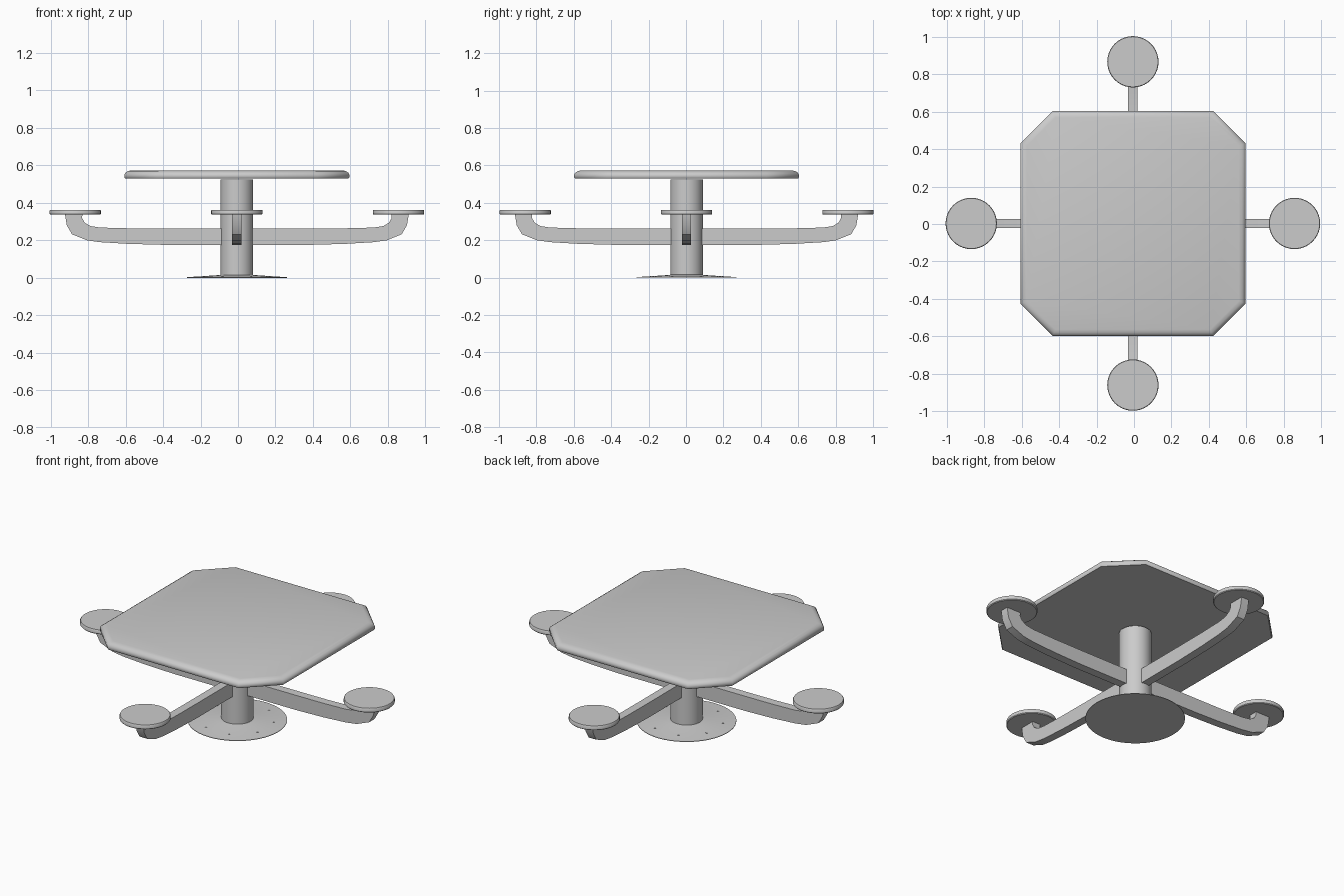
import bpy
import bmesh
import math
from mathutils import Matrix, Vector

if "Cube" in bpy.data.objects:
    bpy.data.objects.remove(bpy.data.objects["Cube"], do_unlink=True)

CENTRE = Vector((-0.006, 0.003, 0))

# Single painted metal colour
grey = bpy.data.materials.new("grey_metal")
grey.use_nodes = True
grey.diffuse_color = (0.6, 0.6, 0.6, 1)
grey.node_tree.nodes["Principled BSDF"].inputs["Base Color"].default_value = grey.diffuse_color


def loft(name, rings, matrix=Matrix(), angle=35):
    """Join rings of points into a closed solid, capped at both ends."""
    bm = bmesh.new()
    loops = [[bm.verts.new(matrix @ Vector(p)) for p in ring] for ring in rings]
    for low, high in zip(loops, loops[1:]):
        for i in range(len(low)):
            j = (i + 1) % len(low)
            bm.faces.new((low[i], low[j], high[j], high[i]))
    bm.faces.new(loops[0])
    bm.faces.new(loops[-1])
    bmesh.ops.recalc_face_normals(bm, faces=bm.faces)
    mesh = bpy.data.meshes.new(name)
    bm.to_mesh(mesh)
    bm.free()
    mesh.materials.append(grey)
    mesh.shade_smooth()
    mesh.set_sharp_from_angle(angle=math.radians(angle))
    obj = bpy.data.objects.new(name, mesh)
    bpy.context.collection.objects.link(obj)
    return obj


def circle(r, z, n=40):
    return [(r * math.cos(math.tau * i / n), r * math.sin(math.tau * i / n), z) for i in range(n)]


def turned(name, profile, x=0, y=0, n=40):
    """Round part from (radius, height) pairs."""
    return loft(name, [circle(r, z, n) for r, z in profile],
                Matrix.Translation(CENTRE + Vector((x, y, 0))))


def clipped_square(inset, z):
    """Square outline with cut corners."""
    a, b = 0.601 - inset, 0.428 - inset * 0.41
    return [(a, -b, z), (a, b, z), (b, a, z), (-b, a, z),
            (-a, b, z), (-a, -b, z), (-b, -a, z), (b, -a, z)]


# Tabletop with softened rim
rim = [(0.004, 0.531), (0, 0.537), (0, 0.55), (0.006, 0.561),
       (0.018, 0.569), (0.035, 0.573)]
loft("tabletop", [clipped_square(i, z) for i, z in rim], Matrix.Translation(CENTRE), 50)

# Pedestal and floor plate
turned("pedestal_column", [(0.087, 0.003), (0.087, 0.525)])
turned("floor_plate", [(0.267, 0), (0.267, 0.003), (0.1, 0.014), (0.087, 0.016)], n=48)
for i in range(8):
    a = math.tau * (i + 0.5) / 8
    turned(f"plate_bolt_{i + 1}", [(0.005, 0.004), (0.005, 0.0095)],
           0.2 * math.cos(a), 0.2 * math.sin(a), 8)

# Curved arm outline (distance from centre, height)
outline = [(0.07, 0.176), (0.4, 0.176), (0.58, 0.181), (0.73, 0.19), (0.8, 0.2),
           (0.88, 0.232), (0.908, 0.28), (0.918, 0.34),
           (0.825, 0.34), (0.826, 0.318), (0.812, 0.294), (0.782, 0.276),
           (0.73, 0.268), (0.58, 0.264), (0.4, 0.263), (0.07, 0.263)]

# Four arms, each carrying a round seat
for i, side in enumerate(("left", "back", "right", "front")):
    turn = Matrix.Translation(CENTRE) @ Matrix.Rotation(i * math.pi / 2, 4, "Z")
    loft(f"{side}_arm", [[(x, y, z) for x, z in outline] for y in (-0.025, 0.025)], turn)
    a = i * math.pi / 2
    turned(f"{side}_seat", [(0.133, 0.337), (0.137, 0.341), (0.137, 0.358), (0.134, 0.363)],
           0.863 * math.cos(a), 0.863 * math.sin(a))
